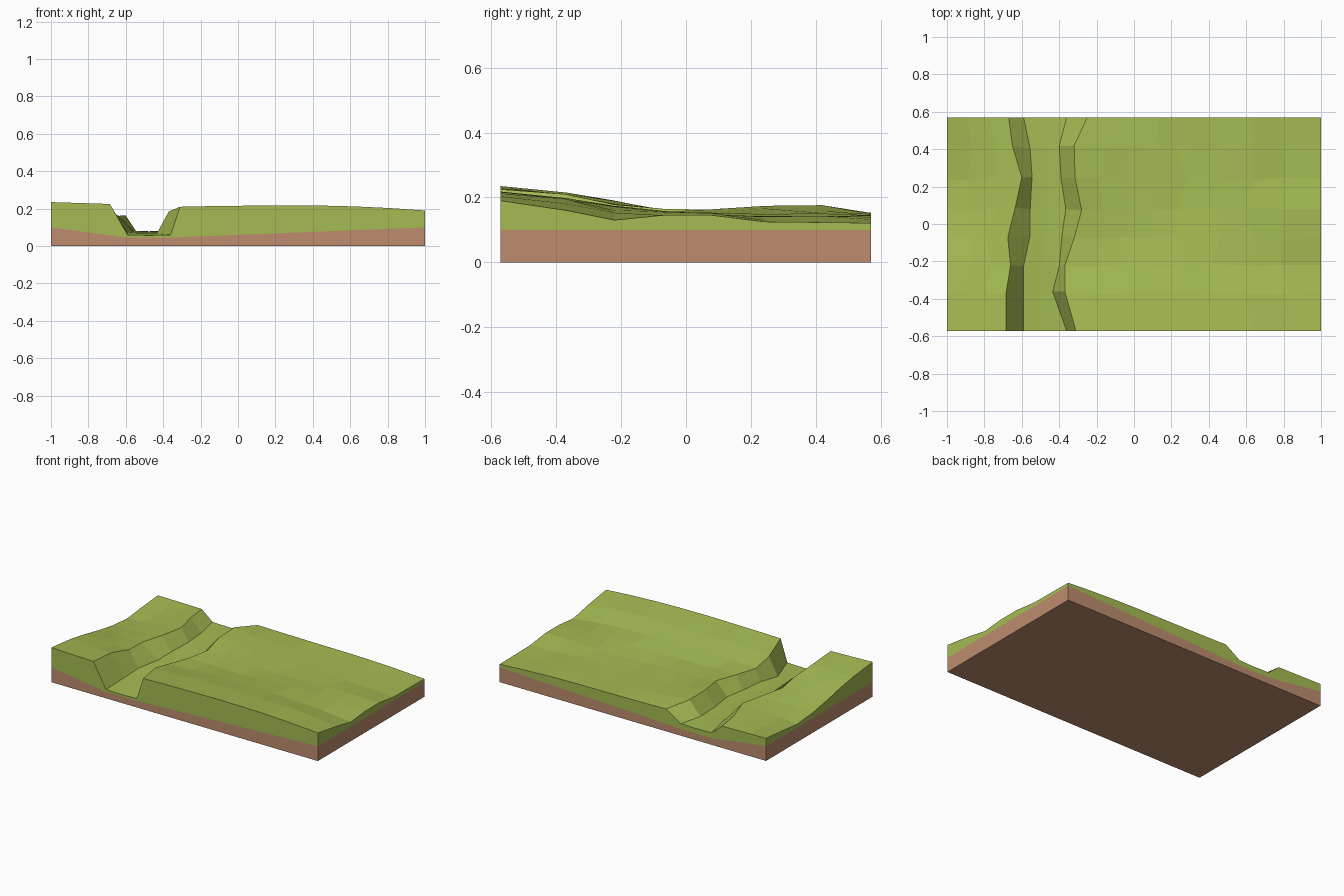
import bpy, bmesh, random

if "Cube" in bpy.data.objects:
    bpy.data.objects.remove(bpy.data.objects["Cube"])

random.seed(4)


def lerp(a, b, t):
    return a + (b - a) * t


def material(name, color):
    m = bpy.data.materials.new(name)
    m.diffuse_color = (*color, 1)
    m.use_nodes = True
    m.node_tree.nodes["Principled BSDF"].inputs["Base Color"].default_value = m.diffuse_color
    return m


def make_object(name, bm, mat):
    mesh = bpy.data.meshes.new(name)
    bm.to_mesh(mesh)
    bm.free()
    mesh.materials.append(mat)
    bpy.context.collection.objects.link(bpy.data.objects.new(name, mesh))


# Cross-sections front to back: y, stream x (left bank, left bed, right bed, right bank),
# then heights (left edge, left bank, bed, right bank, field, right edge)
sections = [
    (-0.572, -.685, -.59, -.36, -.31, .235, .225, .060, .210, .218, .190),
    (-0.37, -.685, -.59, -.435, -.37, .215, .210, .066, .185, .200, .160),
    (-0.22, -.66, -.59, -.40, -.37, .190, .178, .072, .158, .175, .130),
    (-0.07, -.675, -.555, -.385, -.32, .160, .165, .075, .155, .153, .145),
    (0.08, -.635, -.555, -.365, -.28, .135, .162, .077, .163, .148, .145),
    (0.24, -.60, -.545, -.39, -.315, .122, .163, .080, .174, .142, .125),
    (0.41, -.65, -.555, -.40, -.32, .140, .152, .082, .176, .143, .123),
    (0.57, -.67, -.59, -.36, -.25, .153, .148, .082, .152, .145, .121),
]

# Grassy surface: left bank, stream bed, right field
turf = bmesh.new()
grid = []
for i, (y, lb, l0, r0, rb, ze, zl, bed, zr, zf, z1) in enumerate(sections):
    inner = 0 < i < len(sections) - 1
    jit = lambda s: random.uniform(-s, s) if inner else 0
    pts = [(-1, ze)]
    pts += [(lerp(-1, lb, t) + jit(.02), lerp(ze, zl, t) + jit(.005)) for t in (.33, .68)]
    pts += [(lb, zl), (l0, bed), ((l0 + r0) / 2, bed - .003), (r0, bed), (rb, zr)]
    for k in range(1, 4):
        t = k / 4
        pts.append((lerp(rb, .25, t) + jit(.03), lerp(zr, zf, t ** .7) + jit(.005)))
    for k in range(4):
        t = k / 4
        pts.append((lerp(.25, 1, t) + jit(.03), lerp(zf, z1, t ** 2.2) + jit(.005)))
    pts.append((1, z1))
    grid.append([turf.verts.new((x, y + (jit(.012) if abs(x) < 1 else 0), z))
                 for x, z in pts])
for a, b in zip(grid, grid[1:]):
    for j in range(len(a) - 1):
        turf.faces.new((a[j], a[j + 1], b[j + 1], b[j]))


def soil_height(x):
    if x < -.59:
        return lerp(.10, .045, (x + 1) / .41)
    if x < -.38:
        return .045
    return lerp(.045, .10, (x + .38) / 1.38)


# Grass layer and soil block share the same rim
rim = grid[0] + [r[-1] for r in grid[1:]] + grid[-1][-2::-1] + [r[0] for r in grid[-2:0:-1]]
soil = bmesh.new()
low, top, base = [], [], []
for v in rim:
    x, y, _ = v.co
    h = soil_height(x)
    low.append(turf.verts.new((x, y, h)))
    top.append(soil.verts.new((x, y, h)))
    base.append(soil.verts.new((x, y, 0)))
for i in range(len(rim)):
    j = (i + 1) % len(rim)
    turf.faces.new((low[i], low[j], rim[j], rim[i]))
    soil.faces.new((base[i], base[j], top[j], top[i]))
soil.faces.new(base[::-1])

make_object("grass_terrain", turf, material("grass", (.375, .50, .085)))
make_object("soil_base", soil, material("soil", (.51, .265, .155)))
